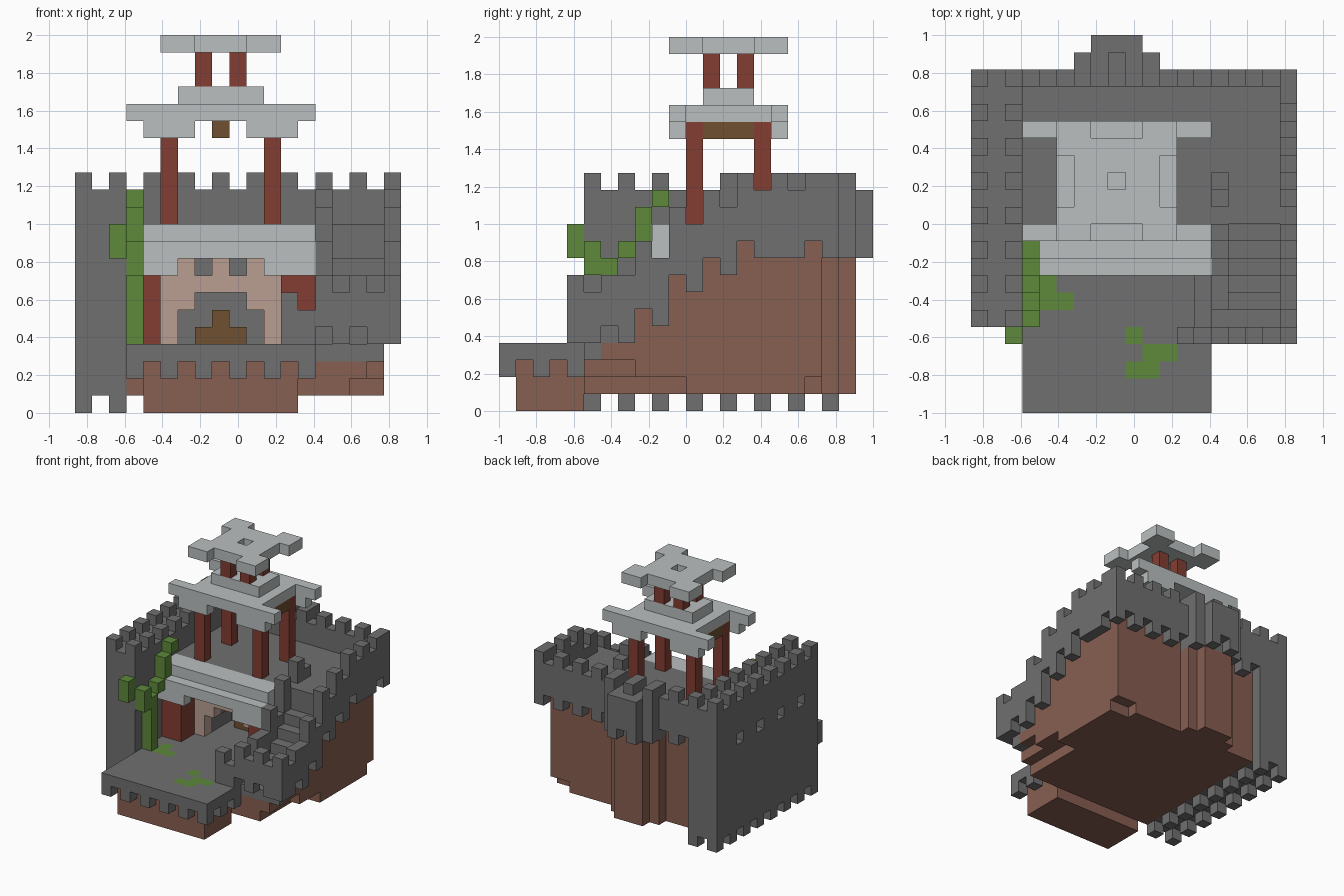
import bpy, bmesh
from mathutils import Vector

cube = bpy.data.objects.get("Cube")
if cube:
    bpy.data.objects.remove(cube, do_unlink=True)

UNIT = 2 / 22                       # edge of one building block
ORIGIN = Vector((-9.5, -11, 0))     # block coordinates to centred coordinates

COLOURS = {
    "stone_grey": (0.162, 0.162, 0.162),
    "pale_stone": (0.49, 0.52, 0.52),
    "red_timber": (0.227, 0.048, 0.032),
    "brown_rock": (0.242, 0.112, 0.082),
    "pink_plaster": (0.49, 0.347, 0.287),
    "moss_green": (0.112, 0.25, 0.043),
    "brown_wood": (0.156, 0.08, 0.03),
}

PART_COLOUR = {
    "rock_base": "brown_rock", "terrace": "stone_grey", "hall": "stone_grey",
    "left_wall": "stone_grey", "right_wall": "stone_grey", "back_wall": "stone_grey",
    "stair": "stone_grey", "deck": "stone_grey", "front_wall": "stone_grey",
    "facade": "pink_plaster", "porch_posts": "red_timber", "porch_roof": "pale_stone",
    "seat": "brown_wood", "tower_posts": "red_timber", "tower_beams": "brown_wood",
    "tower_roof": "pale_stone", "finial_posts": "red_timber", "finial_roof": "pale_stone",
    "vine": "moss_green", "moss_patches": "moss_green",
}

blocks = {}


def span(v):
    """A single number is one block, a pair is a half-open range."""
    return range(v, v + 1) if isinstance(v, int) else range(*v)


def fill(part, x, y, z):
    for i in span(x):
        for j in span(y):
            for k in span(z):
                blocks[i, j, k] = part


def carve(x, y, z):
    for i in span(x):
        for j in span(y):
            for k in span(z):
                blocks.pop((i, j, k), None)


# Rock: stepped underside, main body, rear buttress and front lump
fill("rock_base", (3, 16), (5, 19), 1)
fill("rock_base", (16, 18), (11, 18), 1)
fill("rock_base", (3, 17), (5, 19), 2)
fill("rock_base", 17, (8, 19), 2)
fill("rock_base", (3, 18), (5, 19), (3, 10))
fill("rock_base", (6, 11), 19, (1, 10))
fill("rock_base", (7, 10), 20, (1, 9))
fill("rock_base", (4, 13), (1, 5), (0, 3))

# Terrace with hanging teeth round its edge
carve((3, 18), (5, 11), (4, 11))
fill("terrace", (3, 14), (0, 11), 3)
for i in range(3, 14, 2):
    fill("terrace", i, 0, 2)
for j in range(0, 5, 2):
    for i in (3, 13):
        fill("terrace", i, j, 2)

# Hall with an arched opening, two windows and a seat inside
fill("hall", (3, 14), (11, 17), (3, 10))
fill("deck", (3, 18), (11, 19), 10)
fill("facade", (5, 12), 11, (4, 9))
carve((6, 11), (11, 15), (4, 6))
carve((7, 10), (11, 15), 6)
for i in (7, 9):
    carve(i, 11, 8)
fill("seat", (7, 10), 14, 4)
fill("seat", 8, 14, 5)

# Porch posts and stepped porch roof
for x in ((3, 5), (12, 14)):
    fill("porch_posts", x, (9, 11), (4, 8))
    fill("porch_roof", x, (9, 11), 8)
for x in ((3, 6), (11, 14)):
    fill("porch_roof", x, 8, 8)
fill("porch_roof", (3, 14), (8, 11), 9)
fill("porch_roof", (3, 14), (9, 11), 10)

# Left wall: thick, with two rows of merlons, teeth below and small slots
fill("left_wall", (0, 3), (5, 20), (1, 13))
for j in range(5, 20, 2):
    for i in (0, 2):
        for k in (0, 13):
            fill("left_wall", i, j, k)
for j in range(7, 18, 3):
    carve(0, j, 9)

# Right wall climbs towards the back
BOTTOMS = [4, 4, 5, 4, 6, 5, 8, 7, 9, 8, 10, 9, 9, 9, 10, 9]
TOPS = [8, 7, 8, 8, 10, 9, 12, 11, 13, 12, 14, 13, 14, 13, 14, 13]
for j, (low, high) in enumerate(zip(BOTTOMS, TOPS), start=4):
    fill("right_wall", 18, j, (low, high))

# Stair up to the deck with an inner parapet and a low kerb
for j in range(5, 13):
    fill("rock_base", (14, 18), j, (3, j - 2))
    fill("stair", (14, 18), j, j - 2)
for j in range(6, 14):
    fill("stair", 14, j, (4, TOPS[j - 4]))
fill("stair", 13, (5, 8), 4)

# Front wall of the stair
fill("front_wall", 12, 4, (4, 7))
fill("front_wall", 13, 4, (4, 6))
for i in range(14, 19):
    even = i % 2 == 0
    fill("front_wall", i, 4, (5 if even and i < 18 else 4, 8 if even else 7))

# Back wall with a stepped bay
for i in range(3, 18):
    fill("back_wall", i, 19, (9 + i % 2, 13))
for i in range(0, 19, 2):
    fill("back_wall", i, 19, 13)
fill("back_wall", (6, 11), 20, (9, 13))
for i in range(6, 11, 2):
    fill("back_wall", i, 20, 13)
for i in range(7, 10):
    fill("back_wall", i, 21, (10 - i % 2, 13))

# Roof pavilion: posts, beams and roof with upswept corners
for i in (5, 11):
    for j in (11, 15):
        fill("tower_posts", i, j, (11, 17))
    fill("tower_beams", i, (12, 15), 16)
fill("tower_beams", 8, (12, 15), 16)
fill("tower_roof", (5, 12), (10, 17), 17)
for j in (10, 16):
    fill("tower_roof", (3, 14), j, 17)
    for x in ((4, 7), (10, 13)):
        fill("tower_roof", x, j, 16)
fill("tower_roof", (6, 11), (12, 15), 18)

# Finial: four small posts and a notched slab with a hole
for i in (7, 9):
    for j in (12, 14):
        fill("finial_posts", i, j, (19, 21))
fill("finial_roof", (5, 12), (10, 17), 21)
for i in (5, 11):
    carve(i, (12, 15), 21)
for j in (10, 16):
    carve((7, 10), j, 21)
carve(8, 13, 21)

# Vine climbing the left wall, and moss on the terrace floor
fill("vine", 2, 4, (9, 11))
for j, z in ((5, (8, 10)), (6, (4, 9)), (7, 9), (8, (10, 12)), (9, 12)):
    fill("vine", 3, j, z)
for x, y in ((4, (6, 8)), (5, 6), (9, 4), ((10, 12), 3), ((9, 11), 2)):
    fill("moss_patches", x, y, 3)

# Materials
materials = {}
for name, rgb in COLOURS.items():
    mat = bpy.data.materials.new(name)
    mat.use_nodes = True
    mat.diffuse_color = (*rgb, 1)
    bsdf = next(n for n in mat.node_tree.nodes if n.type == "BSDF_PRINCIPLED")
    bsdf.inputs["Base Color"].default_value = (*rgb, 1)
    bsdf.inputs["Roughness"].default_value = 0.9
    materials[name] = mat


def add_exposed_faces(bm, cell):
    """Add the sides of a block that touch no other block."""
    centre = Vector(cell) + Vector((0.5, 0.5, 0.5))
    for axis in range(3):
        for sign in (-1, 1):
            n = Vector((0, 0, 0))
            n[axis] = sign
            if tuple(int(c + d) for c, d in zip(cell, n)) in blocks:
                continue
            u = Vector((0, 0, 0))
            u[(axis + 1) % 3] = 1
            v = n.cross(u)
            corners = (n - u - v, n + u - v, n + u + v, n - u + v)
            bm.faces.new([bm.verts.new((centre + c / 2 + ORIGIN) * UNIT) for c in corners])


# One object for each part
for part, colour in PART_COLOUR.items():
    bm = bmesh.new()
    for cell, owner in blocks.items():
        if owner == part:
            add_exposed_faces(bm, cell)
    bmesh.ops.remove_doubles(bm, verts=bm.verts, dist=UNIT / 100)
    mesh = bpy.data.meshes.new(part)
    bm.to_mesh(mesh)
    bm.free()
    mesh.materials.append(materials[colour])
    bpy.context.scene.collection.objects.link(bpy.data.objects.new(part, mesh))
